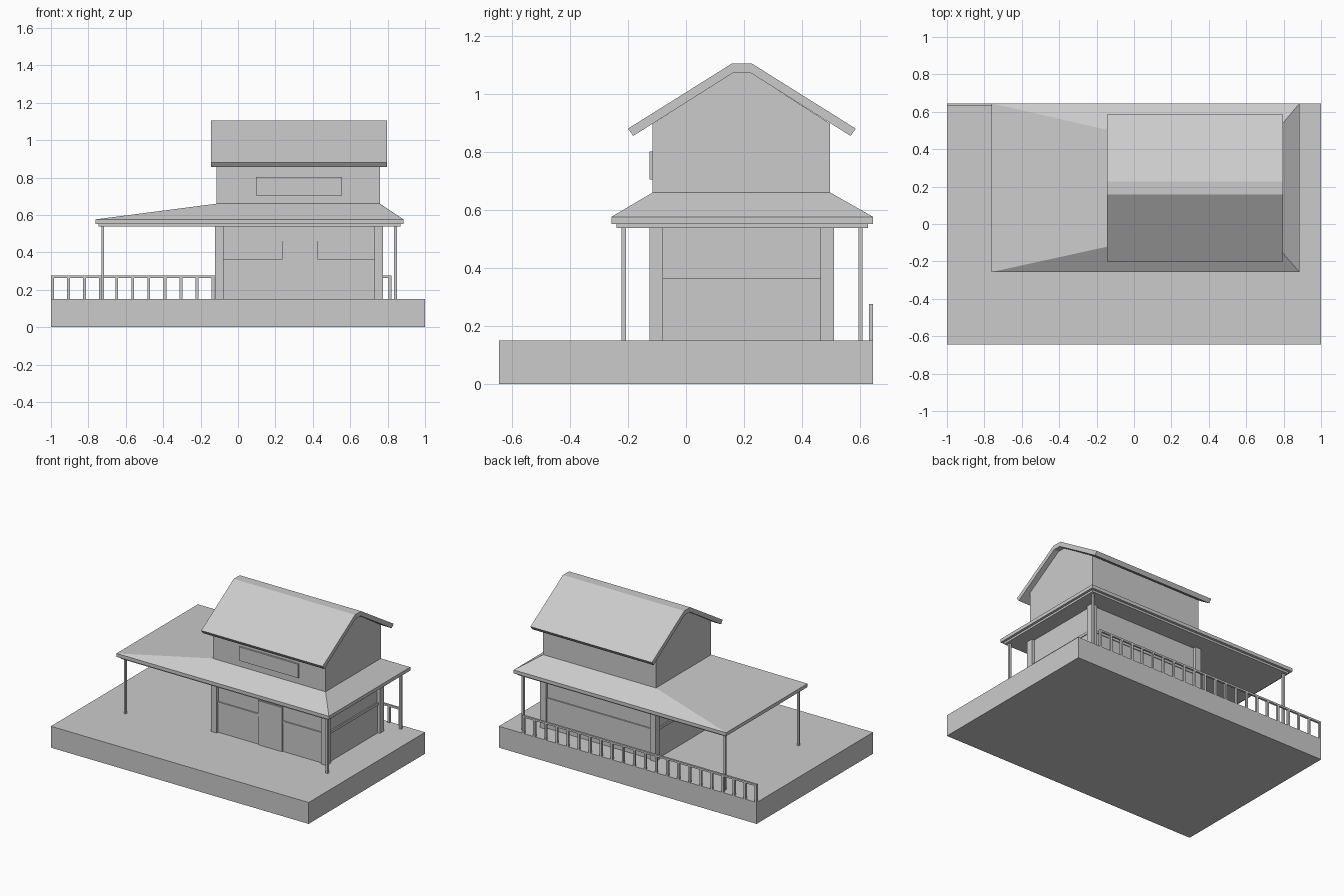
import bpy

if "Cube" in bpy.data.objects:
    bpy.data.objects.remove(bpy.data.objects["Cube"])

def mesh(name, verts, faces):
    me = bpy.data.meshes.new(name)
    me.from_pydata(verts, [], faces)
    me.update()
    ob = bpy.data.objects.new(name, me)
    bpy.context.collection.objects.link(ob)
    return ob

BOX = [(3, 2, 1, 0), (4, 5, 6, 7), (0, 1, 5, 4), (1, 2, 6, 5), (2, 3, 7, 6), (3, 0, 4, 7)]

def ring(x0, x1, y0, y1, z):
    return [(x0, y0, z), (x1, y0, z), (x1, y1, z), (x0, y1, z)]

def box(name, x0, x1, y0, y1, z0, z1):
    return mesh(name, ring(x0, x1, y0, y1, z0) + ring(x0, x1, y0, y1, z1), BOX)

def extrude_x(name, profile, x0, x1):
    """Extrude a (y, z) outline, listed counter-clockwise seen from +x."""
    n = len(profile)
    verts = [(x, y, z) for x in (x0, x1) for y, z in profile]
    faces = [tuple(reversed(range(n))), tuple(range(n, 2 * n))]
    faces += [(i, (i + 1) % n, n + (i + 1) % n, n + i) for i in range(n)]
    return mesh(name, verts, faces)

# Platform
box("platform", -1, 1, -0.645, 0.645, 0, 0.15)

# Ground floor: lower wall, sill and slightly recessed upper wall
X0, X1, Y0, Y1 = -0.122, 0.775, -0.125, 0.51
for name, d, z0, z1 in (("lower_wall", 0.016, 0.15, 0.347),
                        ("window_sill", 0.011, 0.347, 0.365),
                        ("window_wall", 0.02, 0.365, 0.545)):
    box(name, X0 + d, X1 - d, Y0 + d, Y1 - d, z0, z1)

# Corner posts of the house
for x in (X0, X1 - 0.044):
    for y in (Y0, Y1 - 0.046):
        box("corner_post", x, x + 0.044, y, y + 0.046, 0.15, 0.545)

# Door
box("front_door", 0.238, 0.424, Y0 + 0.008, Y0 + 0.03, 0.15, 0.46)
box("door_transom", 0.238, 0.424, Y0 + 0.014, Y0 + 0.03, 0.46, 0.545)

# Porch columns
for x in (-0.731, 0.835):
    for y in (-0.222, 0.594):
        box("porch_column", x, x + 0.015, y, y + 0.015, 0.15, 0.545)

# Porch roof: soffit, fascia and hipped slope
box("porch_soffit", -0.745, 0.868, -0.24, 0.627, 0.538, 0.552)
eave = (-0.763, 0.885, -0.257, 0.645)
box("porch_fascia", *eave, 0.552, 0.576)
mesh("porch_roof", ring(*eave, 0.576) + ring(-0.115, 0.76, -0.115, 0.497, 0.66), BOX)

# Upper storey with gables
extrude_x("upper_storey", [(-0.115, 0.6), (0.497, 0.6), (0.497, 0.897),
                           (0.22, 1.075), (0.165, 1.075), (-0.115, 0.897)], -0.115, 0.76)

# Gable roof with flattened ridge
extrude_x("gable_roof", [(-0.182, 0.855), (0.165, 1.074), (0.22, 1.074), (0.567, 0.855),
                         (0.585, 0.88), (0.226, 1.105), (0.159, 1.105), (-0.2, 0.88)],
          -0.145, 0.797)

# Blank board above the porch
box("front_board", 0.095, 0.555, -0.126, -0.11, 0.705, 0.802)

# Back railing
box("railing_top", -1, 0.82, 0.631, 0.645, 0.262, 0.275)
for i in range(22):
    x = -1 + i * (1.82 - 0.015) / 21
    box("baluster", x, x + 0.015, 0.631, 0.645, 0.15, 0.262)
